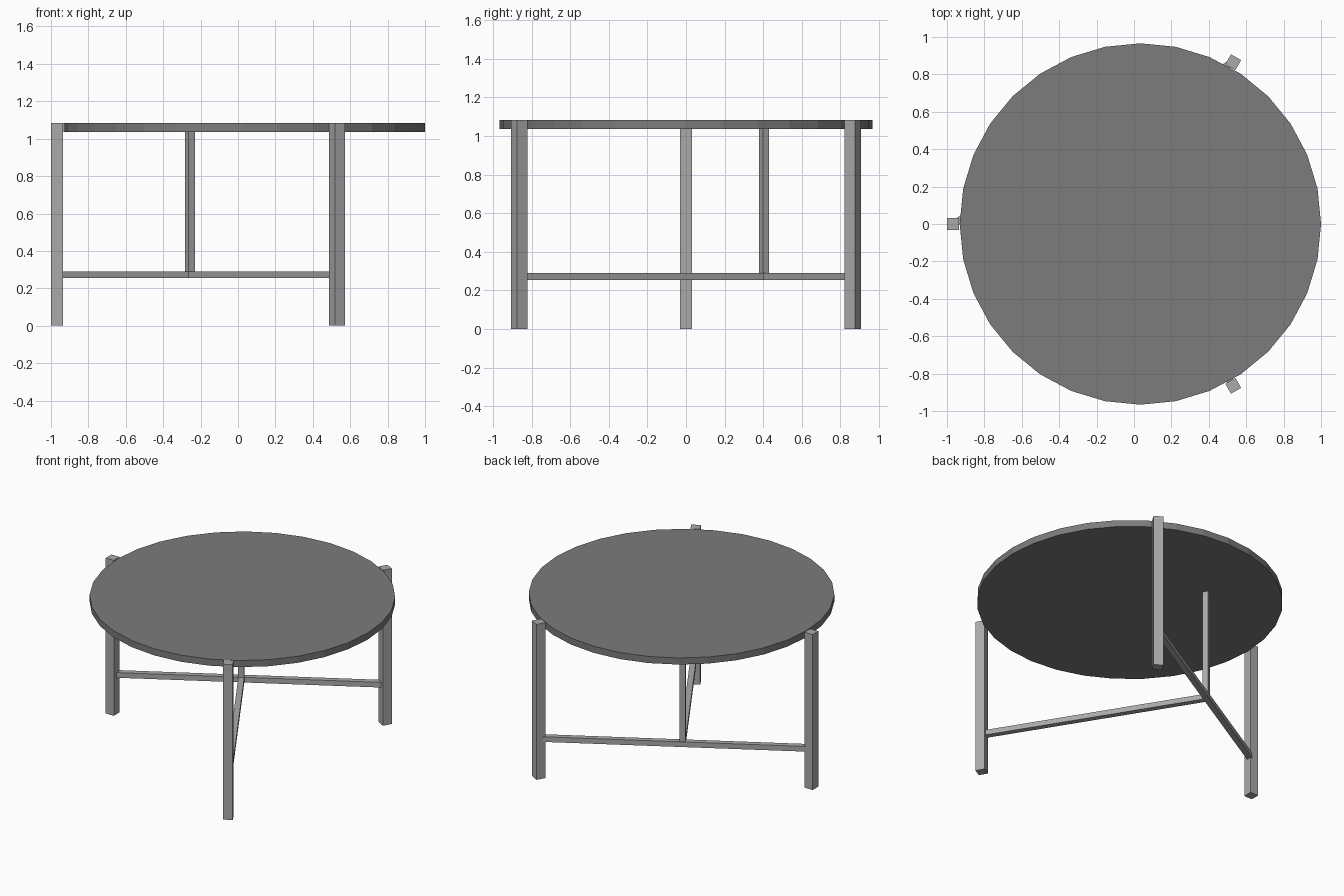
import bpy, math
from mathutils import Vector

if "Cube" in bpy.data.objects:
    bpy.data.objects.remove(bpy.data.objects["Cube"])


def material(name, v):
    m = bpy.data.materials.new(name)
    m.diffuse_color = (v, v, v, 1)
    m.use_nodes = True
    m.node_tree.nodes["Principled BSDF"].inputs["Base Color"].default_value = m.diffuse_color
    return m


frame_mat = material("light grey frame", 0.4)
top_mat = material("dark grey top", 0.2)


def box(name, size, loc, angle):
    bpy.ops.mesh.primitive_cube_add(size=1, location=loc, rotation=(0, 0, angle))
    ob = bpy.context.object
    ob.name = name
    ob.scale = size
    ob.data.materials.append(frame_mat)
    return ob


def rail(name, a, b):
    d = b - a
    mid = (a + b) / 2
    box(name, (d.length, RAIL, 0.036), (mid.x, mid.y, 0.273), math.atan2(d.y, d.x))


LEG, RAIL = 0.0625, 0.038
centre = Vector((0.031, 0))

# round table top, 32 flat sides
bpy.ops.mesh.primitive_cylinder_add(vertices=32, radius=0.966, depth=0.046,
                                    location=(0.034, 0, 1.06), rotation=(0, 0, math.pi / 2))
top = bpy.context.object
top.name = "table_top"
top.data.materials.append(top_mat)

# three legs just outside the rim
feet = {}
for name, deg in (("left_leg", 180), ("back_leg", 60), ("front_leg", -60)):
    a = math.radians(deg)
    p = centre + 0.9985 * Vector((math.cos(a), math.sin(a)))
    feet[name] = p
    box(name, (LEG, LEG, 1.084), (p.x, p.y, 0.542), a)

# long rail, cross rail meeting it, and the post that holds the top
post = Vector((-0.257, 0.405))
rail("long_rail", feet["left_leg"], feet["back_leg"])
rail("cross_rail", feet["front_leg"], post)
box("centre_post", (RAIL, RAIL, 0.749), (post.x, post.y, 0.6645), math.radians(30))
